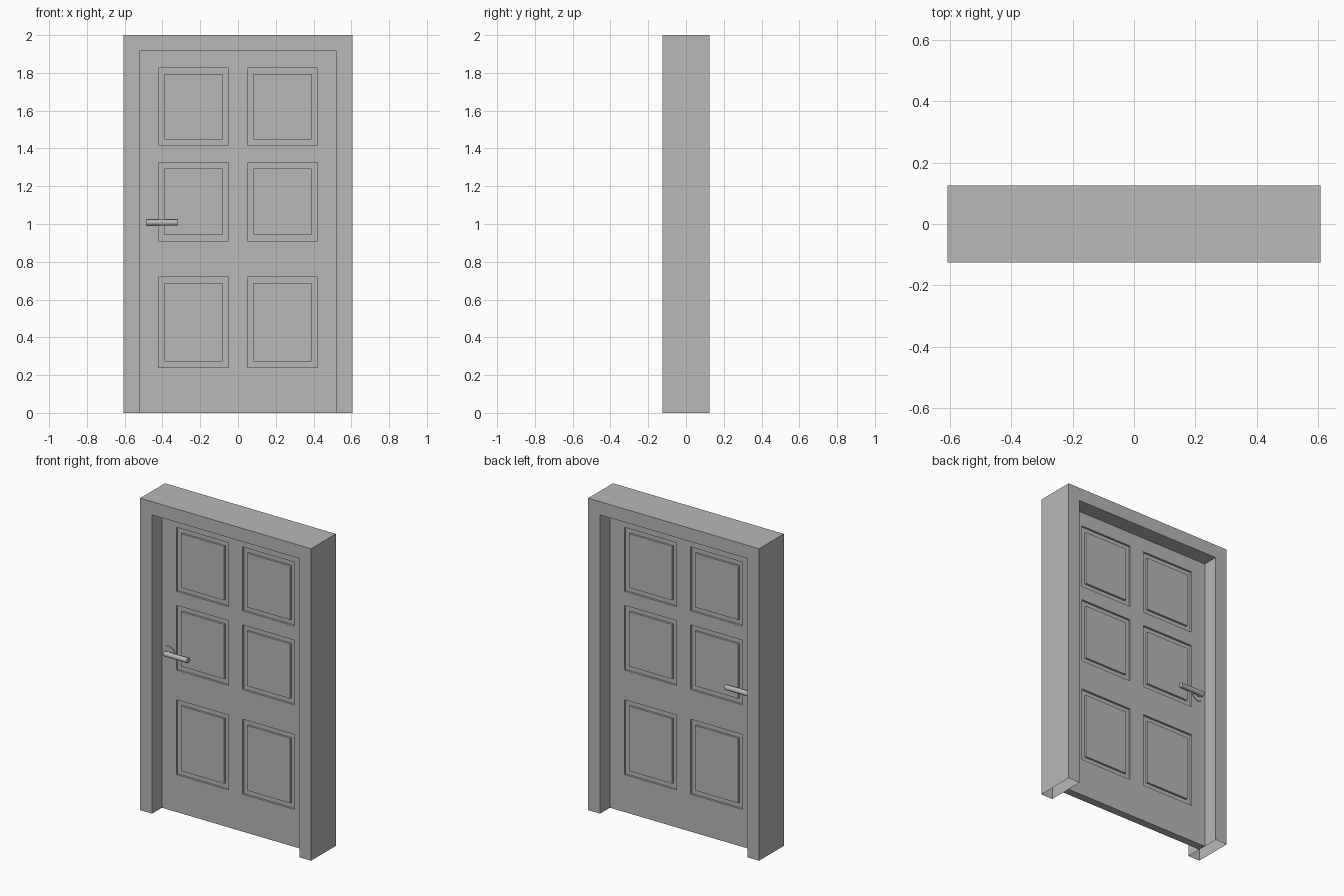
import bpy
import bmesh
from math import pi
from mathutils import Matrix, Vector

if "Cube" in bpy.data.objects:
    bpy.data.objects.remove(bpy.data.objects["Cube"], do_unlink=True)

HALF_W, HALF_D, HEIGHT = 0.606, 0.125, 2.0
OPEN_W, OPEN_H = 0.522, 1.915
LEAF_Y = 0.025      # half thickness of the leaf
STEP = 0.013        # depth of the panel grooves

grey = bpy.data.materials.new("plain_grey")
grey.use_nodes = True
colour = (0.48, 0.48, 0.48, 1)
grey.diffuse_color = colour
grey.node_tree.nodes["Principled BSDF"].inputs["Base Color"].default_value = colour


def finish(bm, name, smooth=False):
    mesh = bpy.data.meshes.new(name)
    bm.to_mesh(mesh)
    bm.free()
    mesh.materials.append(grey)
    obj = bpy.data.objects.new(name, mesh)
    bpy.context.collection.objects.link(obj)
    if smooth:
        bpy.ops.object.select_all(action='DESELECT')
        obj.select_set(True)
        bpy.context.view_layer.objects.active = obj
        bpy.ops.object.shade_smooth_by_angle()
    return obj


def thicken(bm, depth):
    """Turn the flat faces into a solid reaching back along +y."""
    out = bmesh.ops.extrude_face_region(bm, geom=bm.faces[:], use_keep_orig=True)
    verts = [g for g in out["geom"] if isinstance(g, bmesh.types.BMVert)]
    bmesh.ops.translate(bm, verts=verts, vec=(0, depth, 0))
    bmesh.ops.recalc_face_normals(bm, faces=bm.faces[:])
    bm.normal_update()


# Frame: an arch-shaped profile, open at the feet
bm = bmesh.new()
half = [(HALF_W, 0), (HALF_W, HEIGHT)]
inner = [(OPEN_W, OPEN_H), (OPEN_W, 0)]
outline = ([(-x, z) for x, z in half] + half[::-1]
           + inner[::-1] + [(-x, z) for x, z in inner])
bm.faces.new([bm.verts.new((x, -HALF_D, z)) for x, z in outline])
thicken(bm, 2 * HALF_D)
feet = [f for f in bm.faces if f.calc_center_median().z < 0.001]
bmesh.ops.delete(bm, geom=feet, context='FACES_ONLY')
finish(bm, "door_frame")

# Leaf: grid of rails and stiles, with six raised panels on both faces
xs = [-OPEN_W, -0.42, -0.05, 0.05, 0.42, OPEN_W]
zs = [0, 0.24, 0.72, 0.91, 1.325, 1.415, 1.825, OPEN_H]
bm = bmesh.new()
grid = [[bm.verts.new((x, -LEAF_Y, z)) for x in xs] for z in zs]
for r in range(len(zs) - 1):
    for c in range(len(xs) - 1):
        bm.faces.new((grid[r][c], grid[r][c + 1], grid[r + 1][c + 1], grid[r + 1][c]))
thicken(bm, 2 * LEAF_Y)


def is_panel(face):
    p = face.calc_center_median()
    return (abs(face.normal.y) > 0.9
            and any(a < p.x < b for a, b in zip(xs[1::2], xs[2::2]))
            and any(a < p.z < b for a, b in zip(zs[1::2], zs[2::2])))


panels = [f for f in bm.faces if is_panel(f)]
for width, depth in ((0, -STEP), (0.032, 0), (0, STEP)):
    bmesh.ops.inset_individual(bm, faces=panels, thickness=width, depth=depth,
                               use_even_offset=True)
    bm.normal_update()
finish(bm, "door_leaf")


def rod(name, start, end, radius, sides=32):
    start, end = Vector(start), Vector(end)
    axis = end - start
    turn = axis.to_track_quat('Z', 'Y').to_matrix().to_4x4()
    bm = bmesh.new()
    bmesh.ops.create_cone(bm, cap_ends=True, segments=sides, radius1=radius,
                          radius2=radius, depth=axis.length,
                          matrix=Matrix.Translation((start + end) / 2) @ turn)
    return finish(bm, name, smooth=True)


# Lever handles on both sides
HX, HZ = -0.469, 1.007
for side, s in (("front", -1), ("back", 1)):
    rod(side + "_rosette", (HX, s * 0.02, HZ), (HX, s * 0.03, HZ), 0.042)
    rod(side + "_spindle", (HX, s * 0.02, HZ), (HX, s * 0.05, HZ), 0.014)
    rod(side + "_lever", (-0.485, s * 0.05, HZ), (-0.318, s * 0.05, HZ), 0.016)
